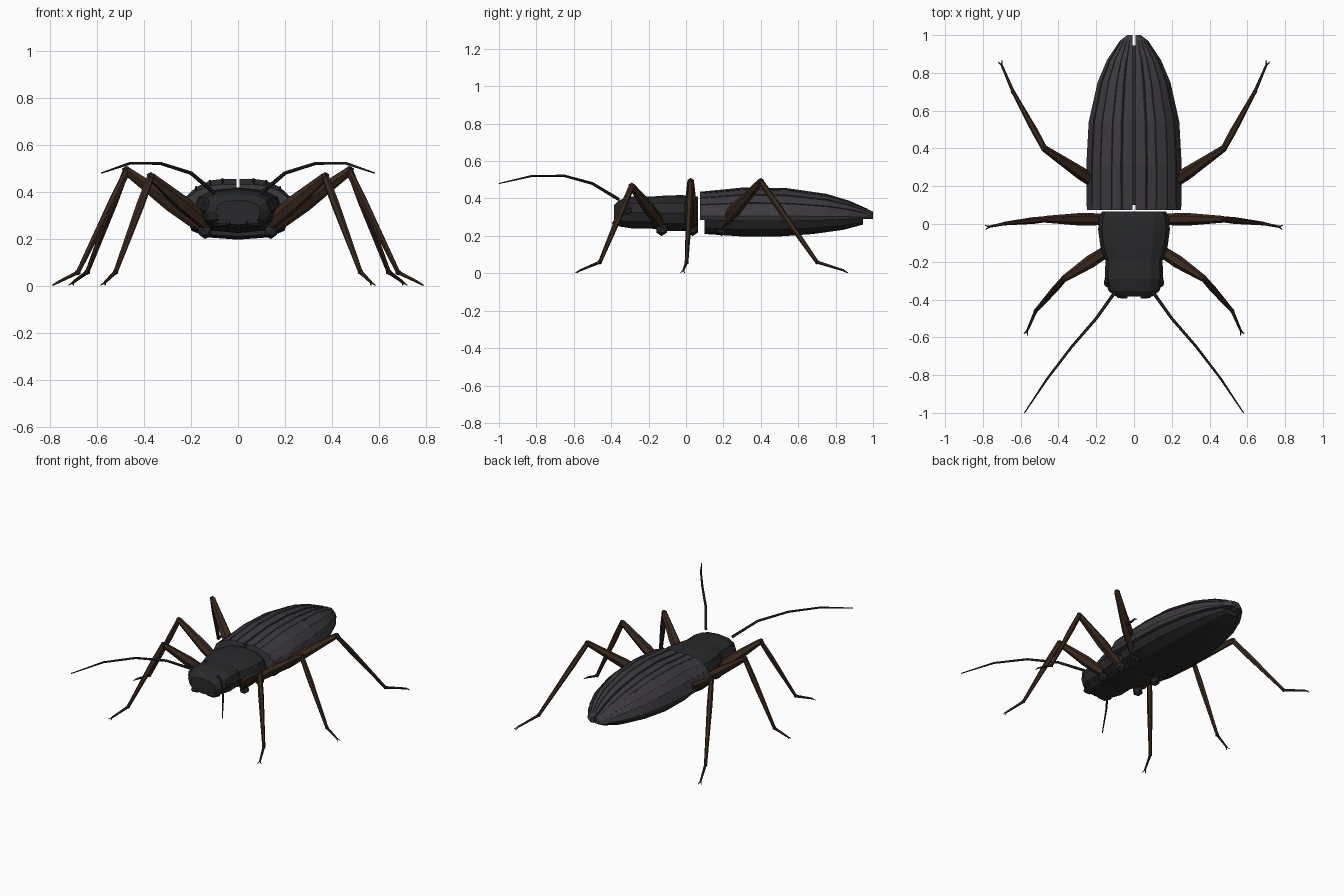
import bpy, bmesh, math
from mathutils import Vector

if "Cube" in bpy.data.objects:
    bpy.data.objects.remove(bpy.data.objects["Cube"])


def material(name, rgb):
    m = bpy.data.materials.new(name)
    m.diffuse_color = (*rgb, 1)
    m.use_nodes = True
    m.node_tree.nodes["Principled BSDF"].inputs["Base Color"].default_value = m.diffuse_color
    return m


SHELL = material("shell", (0.045, 0.042, 0.047))
BODY = material("body", (0.022, 0.022, 0.024))
LEG = material("leg", (0.04, 0.022, 0.013))


def loft(name, rings, mat, mirror=False):
    """Skin a list of equal-length point rings and cap both ends."""
    bm = bmesh.new()
    loops = [[bm.verts.new(p) for p in r] for r in rings]
    n = len(loops[0])
    for a, b in zip(loops, loops[1:]):
        for i in range(n):
            bm.faces.new((a[i], a[(i + 1) % n], b[(i + 1) % n], b[i]))
    bm.faces.new(loops[0])
    bm.faces.new(loops[-1])
    bmesh.ops.recalc_face_normals(bm, faces=bm.faces[:])
    return finish(name, bm, mat, mirror)


def finish(name, bm, mat, mirror):
    me = bpy.data.meshes.new(name)
    bm.to_mesh(me)
    bm.free()
    ob = bpy.data.objects.new(name, me)
    bpy.context.collection.objects.link(ob)
    me.materials.append(mat)
    if mirror:
        ob.modifiers.new("mirror", 'MIRROR').use_clip = False
    return ob


def body(name, sections, sides=12):
    """Body part lofted along y from (y, half width, bottom, top)."""
    rings = []
    for y, w, lo, hi in sections:
        ring = []
        for i in range(sides):
            a = 2 * math.pi * i / sides
            c, s = math.cos(a), math.sin(a)
            x = math.copysign(abs(c) ** 0.8, c)
            z = math.copysign(abs(s) ** 0.8, s)
            ring.append((w * x, y, (lo + hi) / 2 + (hi - lo) / 2 * z))
        rings.append(ring)
    return loft(name, rings, BODY)


def limb(name, pts, radii, mat, sides=6):
    """Tapered faceted tube through points, mirrored to both sides."""
    pts = [Vector(p) for p in pts]
    rings = []
    for i, p in enumerate(pts):
        d = (pts[min(i + 1, len(pts) - 1)] - pts[max(i - 1, 0)]).normalized()
        u = d.cross(Vector((0, 0, 1))).normalized()
        v = u.cross(d)
        rings.append([p + radii[i] * (u * math.cos(t) + v * math.sin(t))
                      for t in (2 * math.pi * k / sides for k in range(sides))])
    return loft(name, rings, mat, True)


def ball(name, loc, r, mat, scale=(1, 1, 1)):
    bm = bmesh.new()
    bmesh.ops.create_icosphere(bm, subdivisions=1, radius=r)
    bmesh.ops.scale(bm, vec=scale, verts=bm.verts)
    bmesh.ops.translate(bm, vec=loc, verts=bm.verts)
    return finish(name, bm, mat, True)


# Head, thorax and abdomen
body("head", [(-0.385, 0.095, 0.26, 0.365), (-0.355, 0.135, 0.25, 0.392),
              (-0.29, 0.155, 0.24, 0.41), (-0.17, 0.15, 0.24, 0.41)])
body("thorax", [(-0.19, 0.155, 0.24, 0.41), (-0.12, 0.178, 0.228, 0.415),
                (-0.03, 0.19, 0.225, 0.418), (0.03, 0.185, 0.225, 0.415),
                (0.065, 0.17, 0.23, 0.41)])
body("abdomen", [(0.1, 0.2, 0.21, 0.36), (0.3, 0.22, 0.197, 0.37),
                 (0.5, 0.215, 0.197, 0.37), (0.68, 0.18, 0.21, 0.36),
                 (0.84, 0.125, 0.232, 0.34), (0.945, 0.06, 0.26, 0.32)])

# Wing cases: (y, half width, bottom, top) with a half-dome section
GAP = 0.007
CASE = [(0.075, 0.25, 0.285, 0.432), (0.32, 0.252, 0.28, 0.455),
        (0.54, 0.24, 0.28, 0.45), (0.75, 0.193, 0.284, 0.42),
        (0.87, 0.142, 0.288, 0.385), (0.97, 0.075, 0.29, 0.343),
        (1.0, 0.035, 0.29, 0.33)]
DOME = [(0, 1), (0.24, 1), (0.46, 0.96), (0.7, 0.8), (0.88, 0.56), (1, 0.15), (0.96, 0)]


def dome_point(section, u, v):
    y, w, lo, hi = section
    return (GAP + (w - GAP) * u, y, lo + (hi - lo) * v)


loft("wing_case", [[dome_point(s, u, v) for u, v in DOME + [(0, 0)]] for s in CASE], SHELL, True)

# Raised ridges along the wing cases
for n, k in enumerate((1, 2, 3, 4)):
    limb(f"wing_ridge_{n}", [dome_point(s, *DOME[k]) for s in CASE[:-1]],
         [0.004, 0.005, 0.005, 0.005, 0.004, 0.002], SHELL, 4)

# Eyes and mouthparts
ball("eye", (0.14, -0.31, 0.335), 0.028, BODY, (0.8, 1, 1))
limb("mandible", [(0.09, -0.34, 0.27), (0.075, -0.38, 0.268), (0.035, -0.388, 0.268)],
     [0.02, 0.016, 0.008], BODY)

# Antennae
limb("antenna", [(0.1, -0.36, 0.395), (0.2, -0.5, 0.48), (0.33, -0.65, 0.521),
                 (0.46, -0.82, 0.521), (0.58, -1.0, 0.48)],
     [0.009, 0.008, 0.007, 0.006, 0.003], BODY)

# Legs: hip, knee, ankle, toe
LEGS = {
    "front": [(0.14, -0.14, 0.27), (0.37, -0.29, 0.465), (0.52, -0.46, 0.06), (0.565, -0.565, 0.016)],
    "middle": [(0.15, 0.025, 0.26), (0.47, 0.025, 0.49), (0.68, 0.003, 0.058), (0.765, -0.014, 0.016)],
    "hind": [(0.15, 0.18, 0.25), (0.475, 0.4, 0.49), (0.64, 0.7, 0.06), (0.7, 0.84, 0.016)],
}
for name, path in LEGS.items():
    hip, knee, ankle, toe = map(Vector, path)
    ball(name + "_hip", (0.14, hip.y + 0.01, 0.233), 0.034, BODY)
    limb(name + "_thigh", [hip, hip.lerp(knee, 0.4), knee], [0.03, 0.034, 0.018], LEG)
    ball(name + "_knee", knee, 0.02, LEG)
    limb(name + "_shin", [knee, knee.lerp(ankle, 0.3), ankle], [0.016, 0.018, 0.01], LEG)
    ball(name + "_ankle", ankle, 0.013, LEG)
    limb(name + "_foot", [ankle, toe], [0.009, 0.006], LEG)
    # Two small claws on each foot
    d = (toe - ankle).normalized()
    side = d.cross(Vector((0, 0, 1))).normalized()
    for s in (-1, 1):
        tip = toe + d * 0.025 + side * s * 0.011
        tip.z = 0.003
        limb(f"{name}_claw_{s}", [toe, tip], [0.005, 0.002], LEG, 4)
